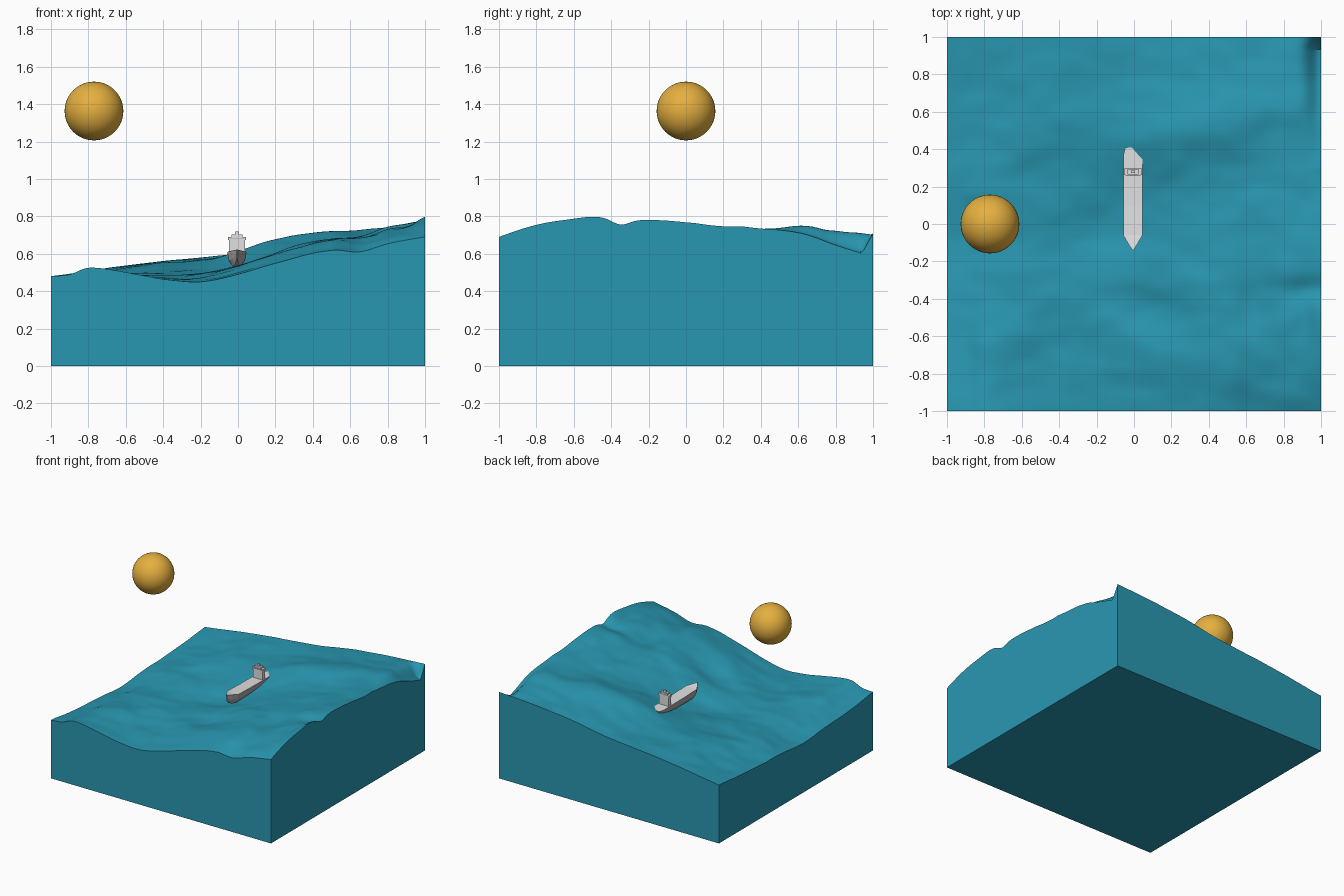
import bpy, bmesh
from math import exp
from mathutils import Vector, noise

if "Cube" in bpy.data.objects:
    bpy.data.objects.remove(bpy.data.objects["Cube"])


def material(name, color):
    mat = bpy.data.materials.new(name)
    mat.use_nodes = True
    mat.diffuse_color = (*color, 1)
    mat.node_tree.nodes["Principled BSDF"].inputs["Base Color"].default_value = (*color, 1)
    return mat


teal = material("sea teal", (0.022, 0.31, 0.44))
gold = material("sun gold", (0.78, 0.43, 0.05))
grey = material("ship grey", (0.75, 0.75, 0.75))
dark = material("hull grey", (0.4, 0.38, 0.38))


def finish(bm, name, *mats, angle=None):
    bmesh.ops.recalc_face_normals(bm, faces=bm.faces)
    mesh = bpy.data.meshes.new(name)
    bm.to_mesh(mesh)
    bm.free()
    for mat in mats:
        mesh.materials.append(mat)
    obj = bpy.data.objects.new(name, mesh)
    bpy.context.collection.objects.link(obj)
    if angle:
        bpy.ops.object.select_all(action="DESELECT")
        obj.select_set(True)
        bpy.context.view_layer.objects.active = obj
        bpy.ops.object.shade_smooth_by_angle(angle=angle)
    return obj


def box(name, center, size, mat=grey):
    bm = bmesh.new()
    bmesh.ops.create_cube(bm, size=1)
    for v in bm.verts:
        v.co = Vector(center) + v.co * Vector(size)
    return finish(bm, name, mat)


# Edge profiles of the sea block as (position, height)
front = [(-1, .48), (-.9, .49), (-.8, .525), (-.65, .51), (-.4, .465), (-.2, .45),
         (0, .49), (.2, .55), (.5, .62), (.65, .61), (.8, .65), (1, .69)]
back = [(-1, .48), (-.5, .55), (0, .6), (.45, .67), (1, .71)]
left = [(-1, .48), (-.7, .445), (-.35, .425), (-.1, .405), (.2, .43), (.6, .445), (1, .48)]
right = [(-1, .69), (-.85, .74), (-.7, .775), (-.5, .785), (-.2, .78),
         (0, .768), (.25, .745), (.6, .768), (.8, .74), (1, .71)]

# Broad swells as (x, y, x radius, y radius, height)
swells = [(.2, .47, .3, .15, .05), (.05, -.45, .25, .12, -.025), (-.35, -.68, .25, .12, -.015),
          (0, .02, .3, .16, -.025), (-.45, .5, .2, .2, .02), (.6, -.5, .25, .2, -.02),
          (.9, -.5, .06, .2, -.015), (1, -.35, .2, .06, -.028), (1, -.5, .05, .1, .016)]


def sample(profile, t):
    """Smooth curve through the profile points."""
    i = 0
    while i < len(profile) - 2 and t > profile[i + 1][0]:
        i += 1
    p = [profile[max(0, min(len(profile) - 1, i + k))] for k in (-1, 0, 1, 2)]
    (a, ha), (b, hb) = p[1], p[2]
    ma = (hb - p[0][1]) / (b - p[0][0]) * (b - a)
    mb = (p[3][1] - ha) / (p[3][0] - a) * (b - a)
    s = (t - a) / (b - a)
    return (ha * (1 + 2 * s) * (1 - s) ** 2 + ma * s * (1 - s) ** 2
            + hb * s * s * (3 - 2 * s) - mb * s * s * (1 - s))


def sea_height(x, y):
    u, v = (x + 1) / 2, (y + 1) / 2
    h = (1 - v) * sample(front, x) + v * sample(back, x)
    h += (1 - u) * sample(left, y) + u * sample(right, y)
    h -= (1 - v) * ((1 - u) * .48 + u * .69) + v * ((1 - u) * .48 + u * .71)
    for cx, cy, rx, ry, amount in swells:
        h += amount * exp(-((x - cx) / rx) ** 2 - ((y - cy) / ry) ** 2)
    # Narrow breaking dip along the +x side
    if y > .3:
        depth = .12 * (y - .3) / .64 if y < .94 else .12 * (1 - y) / .06
        h -= depth * exp(-((1 - x) / .07) ** 2)
    # Small ripples that fade at the rim
    fade = min(1, 6 * (1 - abs(x)) + .3, 6 * (1 - abs(y)) + .3)
    h += fade * .016 * noise.noise(Vector((x * 3, y * 4, 0)))
    return h + fade * .006 * noise.noise(Vector((x * 7, y * 9, 3)))


# Sea block: wavy top, straight walls, flat base
bm = bmesh.new()
bmesh.ops.create_grid(bm, x_segments=120, y_segments=120, size=1)
for v in bm.verts:
    v.co.z = sea_height(v.co.x, v.co.y)
rim = [e for e in bm.edges if e.is_boundary]
walls = bmesh.ops.extrude_edge_only(bm, edges=rim)["geom"]
for v in walls:
    if isinstance(v, bmesh.types.BMVert):
        v.co.z = 0
bmesh.ops.edgeloop_fill(bm, edges=[e for e in bm.edges if e.is_boundary])
finish(bm, "sea_block", teal, angle=.7)

# Sun
bm = bmesh.new()
bmesh.ops.create_uvsphere(bm, u_segments=48, v_segments=24, radius=.157)
bmesh.ops.translate(bm, verts=bm.verts, vec=(-.77, 0, 1.363))
finish(bm, "sun", gold, angle=1)

# Hull: lofted stations as (y, half width, keel height, deck height)
X = -.006
stations = [(-.14, .003, .575, .622), (-.1, .028, .54, .616), (-.06, .051, .53, .61),
            (.1, .051, .53, .605), (.37, .051, .53, .602), (.41, .04, .55, .602)]
bm = bmesh.new()
rings = []
for y, w, keel, deck in stations:
    mid = keel + (deck - keel) * .45
    section = [(-w, deck), (-w * .85, mid), (-w * .4, keel),
               (w * .4, keel), (w * .85, mid), (w, deck)]
    rings.append([bm.verts.new((X + x, y, z)) for x, z in section])
for a, b in zip(rings, rings[1:]):
    for i in range(6):
        j = (i + 1) % 6
        face = bm.faces.new((a[i], a[j], b[j], b[i]))
        face.material_index = 0 if i == 5 else 1
for ring in (rings[0], rings[-1]):
    bm.faces.new(ring).material_index = 1
finish(bm, "ship_hull", grey, dark)

# Deckhouse, bridge with wings and mast
box("deckhouse", (X, .28, .64), (.086, .036, .08))
box("bridge", (X, .28, .682), (.096, .036, .016))
box("bridge_windows", (X, .261, .683), (.08, .004, .004), dark)
box("bridge_roof", (X, .28, .696), (.06, .03, .014))
box("mast", (X, .28, .711), (.022, .014, .018))
